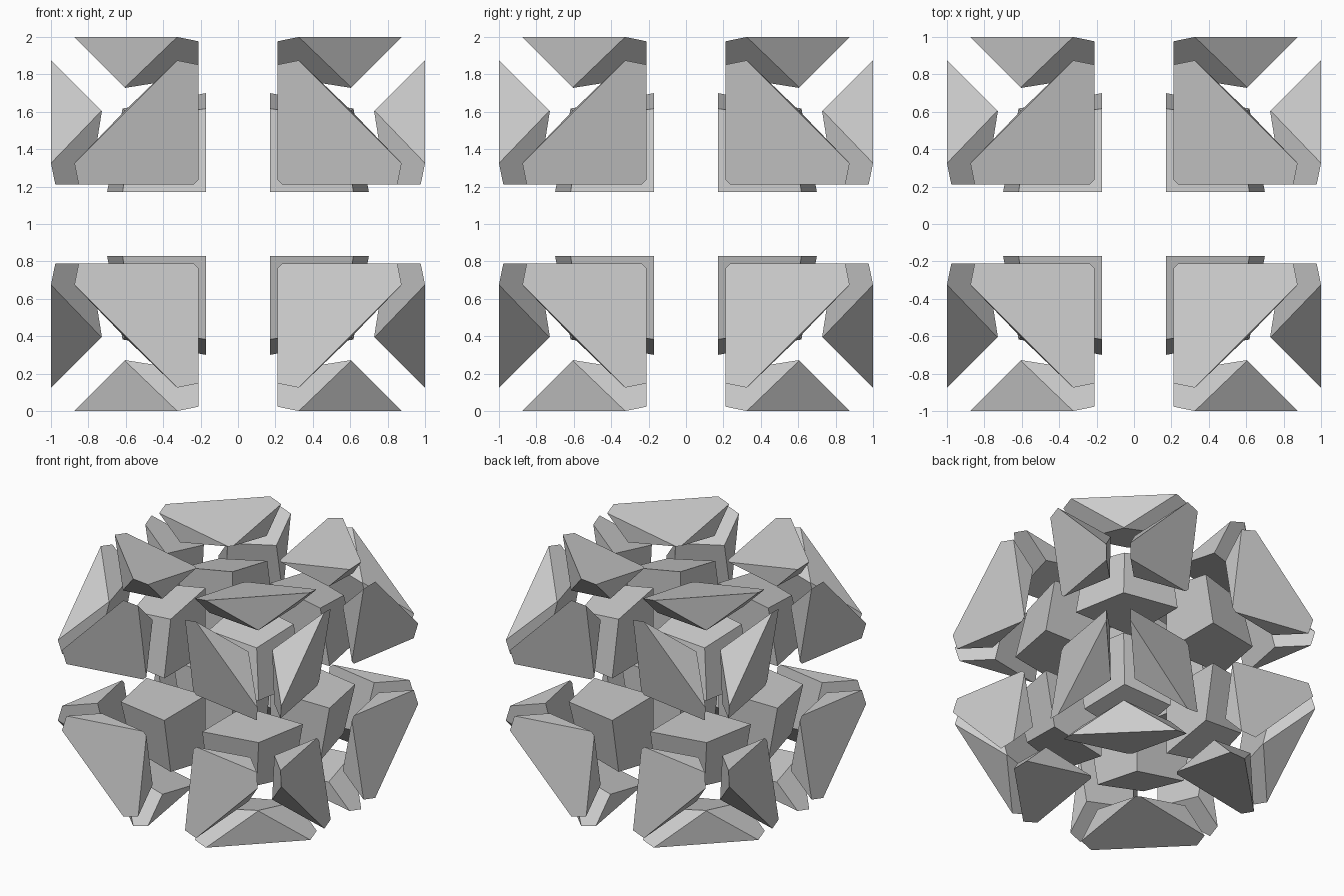
import bpy, bmesh
from itertools import product
from mathutils import Vector, Matrix

if "Cube" in bpy.data.objects:
    bpy.data.objects.remove(bpy.data.objects["Cube"])


def convex_cell(planes):
    """Cut a big cube down to the half-spaces normal . p <= distance."""
    bm = bmesh.new()
    bmesh.ops.create_cube(bm, size=4)
    for n, d in planes:
        n = Vector(n)
        geom = bm.verts[:] + bm.edges[:] + bm.faces[:]
        bmesh.ops.bisect_plane(bm, geom=geom, dist=1e-6, plane_co=n * (d / n.length_squared),
                               plane_no=n, clear_outer=True)
        bmesh.ops.holes_fill(bm, edges=[e for e in bm.edges if e.is_boundary], sides=0)
    bmesh.ops.remove_doubles(bm, verts=bm.verts[:], dist=1e-4)
    return bm


def place(name, cell, matrix):
    bm = cell.copy()
    bm.transform(Matrix.Translation((0, 0, 1)) @ matrix)
    bmesh.ops.recalc_face_normals(bm, faces=bm.faces[:])
    mesh = bpy.data.meshes.new(name)
    bm.to_mesh(mesh)
    bm.free()
    bpy.context.collection.objects.link(bpy.data.objects.new(name, mesh))


# Core block: three square inner sides, three slightly tilted outer faces
m = 0.185
top = 0.70 + 2 * 0.17 * m
core = convex_cell([((-1, 0, 0), -0.17), ((0, -1, 0), -0.17), ((0, 0, -1), -0.17),
                    ((1, m, m), top), ((m, 1, m), top), ((m, m, 1), top)])

# Shell wedge over the top (z) face of one octant
shell = convex_cell([((-1, 0, 0), -0.21), ((0, -1, 0), -0.21),        # gaps at the main planes
                     ((1, 0, -1), -0.125), ((0, 1, -1), -0.125),      # gaps to the neighbours
                     ((1, 1, 0.04), 1.24),                            # long outer side
                     ((-0.17, -0.17, 1), 1 - 0.17 * 1.2),             # outer face
                     ((-0.19, -0.19, -1), -0.957)])                   # underside

# Repeat through all octants and axes
cycle = Matrix(((0, 0, 1, 0), (1, 0, 0, 0), (0, 1, 0, 0), (0, 0, 0, 1)))
turns = {"z": Matrix.Identity(4), "x": cycle, "y": cycle @ cycle}
for i, signs in enumerate(product((1, -1), repeat=3)):
    mirror = Matrix.Diagonal((*signs, 1))
    place(f"core_block_{i}", core, mirror)
    for axis, turn in turns.items():
        place(f"shell_wedge_{axis}_{i}", shell, mirror @ turn)
core.free()
shell.free()
